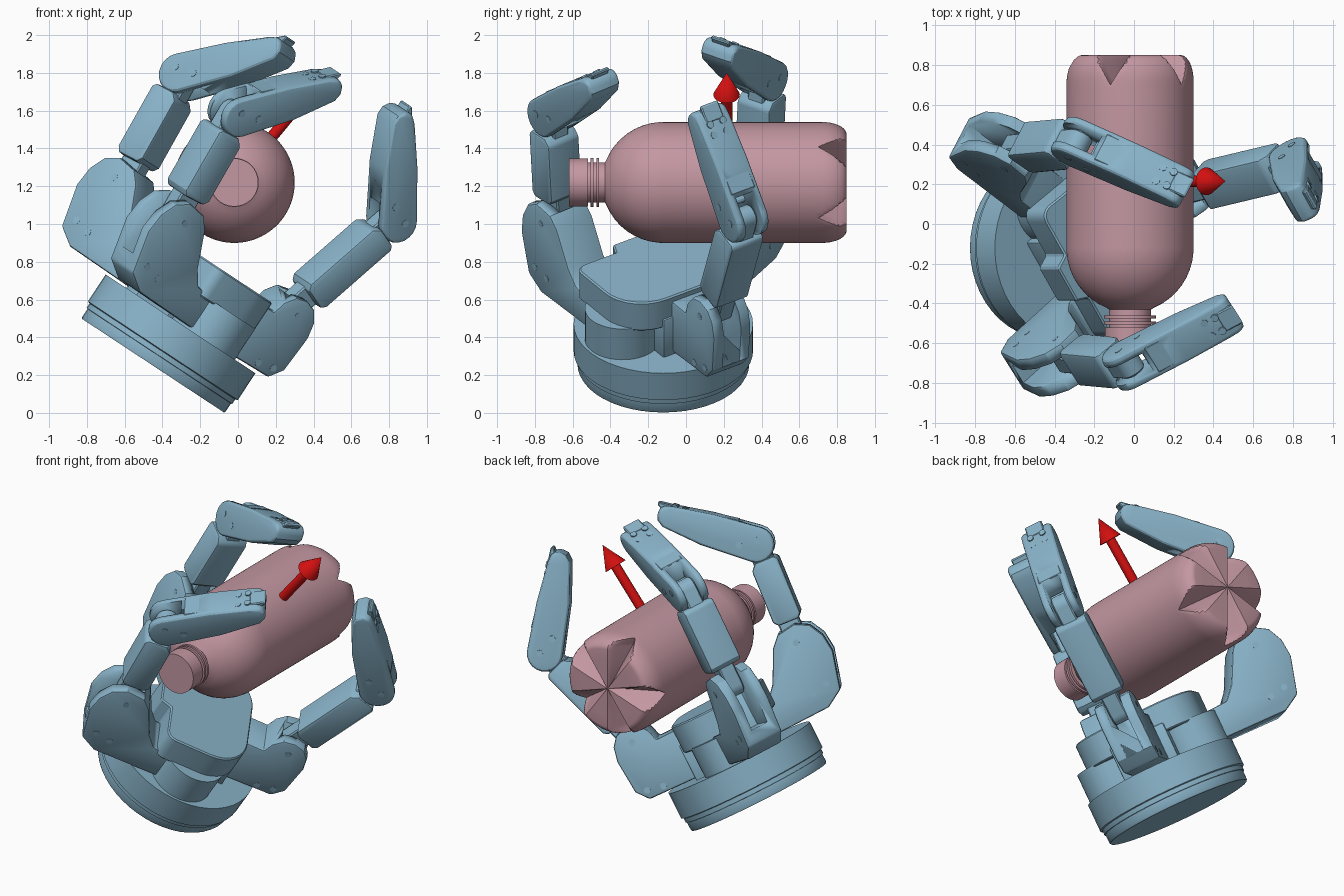
import bpy, bmesh
from math import sin, cos, pi, radians, atan2, hypot
from mathutils import Matrix, Vector

if "Cube" in bpy.data.objects:
    bpy.data.objects.remove(bpy.data.objects["Cube"])


def material(name, rgb):
    m = bpy.data.materials.new(name)
    m.diffuse_color = (*rgb, 1)
    m.use_nodes = True
    m.node_tree.nodes["Principled BSDF"].inputs["Base Color"].default_value = m.diffuse_color
    return m


BLUE = material("hand_blue", (0.25, 0.45, 0.58))
PINK = material("bottle_pink", (0.55, 0.31, 0.36))
RED = material("arrow_red", (0.65, 0.005, 0.005))


def finish(name, bm, frame, mat):
    bmesh.ops.recalc_face_normals(bm, faces=bm.faces)
    me = bpy.data.meshes.new(name)
    bm.to_mesh(me)
    bm.free()
    me.transform(frame)
    me.shade_smooth()
    me.set_sharp_from_angle(angle=radians(28))
    me.materials.append(mat)
    ob = bpy.data.objects.new(name, me)
    bpy.context.collection.objects.link(ob)
    return ob


def prism(name, pts, width, frame, bevel=0.0, segs=2):
    """Extrude an XZ profile symmetrically along local Y."""
    bm = bmesh.new()
    f = bm.faces.new([bm.verts.new((x, -width / 2, z)) for x, z in pts])
    r = bmesh.ops.extrude_face_region(bm, geom=[f])
    bmesh.ops.translate(bm, vec=(0, width, 0),
                        verts=[v for v in r["geom"] if isinstance(v, bmesh.types.BMVert)])
    bmesh.ops.recalc_face_normals(bm, faces=bm.faces)
    if bevel:
        edges = [e for e in bm.edges if e.calc_face_angle(0) > radians(40)]
        bmesh.ops.bevel(bm, geom=edges, offset=bevel, segments=segs,
                        profile=0.5, affect='EDGES', clamp_overlap=True)
    return finish(name, bm, frame, BLUE)


def lathe(name, prof, frame, mat=BLUE, n=48, warp=None):
    """Revolve (radius, z) points about local Z."""
    bm = bmesh.new()
    rings = []
    for r, z in prof:
        ring = []
        for i in range(n):
            a = 2 * pi * i / n
            ring.append(bm.verts.new((r * cos(a), r * sin(a), warp(r, z, a) if warp else z)))
        rings.append(ring)
    for p, q in zip(rings, rings[1:]):
        for i in range(n):
            j = (i + 1) % n
            bm.faces.new((p[i], p[j], q[j], q[i]))
    bmesh.ops.remove_doubles(bm, verts=bm.verts, dist=1e-5)
    return finish(name, bm, frame, mat)


def rect(x0, x1, z0, z1):
    return [(x0, z0), (x1, z0), (x1, z1), (x0, z1)]


def arc(cx, cz, r, a0, a1, n=8):
    return [(cx + r * cos(radians(a0 + (a1 - a0) * i / n)),
             cz + r * sin(radians(a0 + (a1 - a0) * i / n))) for i in range(n + 1)]


def cut(ob, cutter):
    m = ob.modifiers.new("slot", 'BOOLEAN')
    m.operation, m.solver, m.object = 'DIFFERENCE', 'EXACT', cutter
    bpy.context.view_layer.objects.active = ob
    bpy.ops.object.modifier_apply(modifier=m.name)
    bpy.data.objects.remove(cutter)


def aim(frame, p, q):
    """Frame at p whose X runs towards q in the finger plane."""
    return frame @ Matrix.Translation((p[0], 0, p[1])) @ Matrix.Rotation(
        atan2(-(q[1] - p[1]), q[0] - p[0]), 4, 'Y')


T = Matrix.Translation
HAND = T((-0.45, -0.12, 0.25)) @ Matrix.Rotation(radians(33.4), 4, 'Y')
PALM = HAND @ Matrix.Rotation(radians(34), 4, 'Z')

# Round wrist base with stepped rim
lathe("wrist_base", [(0, 0), (0.45, 0), (0.455, 0.01), (0.455, 0.06), (0.462, 0.062),
                     (0.462, 0.09), (0.475, 0.095), (0.475, 0.265), (0, 0.265)], HAND)

# Palm: core block, two swivel drums and rounded plate
prism("palm_core", rect(-0.22, 0.27, 0.25, 0.5), 0.36, PALM, 0.01)
for k, side in (("front", -1), ("back", 1)):
    lathe("swivel_drum_" + k, [(0, 0.25), (0.2, 0.25), (0.2, 0.46), (0, 0.46)],
          PALM @ T((0, side * 0.26, 0)))
plate = (arc(0.03, 0.16, 0.23, 0, 90) + arc(-0.2, 0.33, 0.06, 90, 180, 4)
         + [(-0.26, 0.13), (-0.33, 0.1), (-0.33, -0.1), (-0.26, -0.13)]
         + arc(-0.2, -0.33, 0.06, 180, 270, 4) + arc(0.03, -0.16, 0.23, 270, 360))
prism("palm_plate", plate, 0.18, PALM @ T((0, 0, 0.535)) @ Matrix.Rotation(pi / 2, 4, 'X'), 0.008, 1)

# Knuckle profiles: (outward, up)
SWIVEL = [(-0.02, 0.275), (0.58, 0.285), (0.69, 0.35), (0.755, 0.58), (0.745, 0.69), (0.70, 0.78),
          (0.62, 0.825), (0.50, 0.81), (0.44, 0.75), (0.34, 0.56), (0.27, 0.48), (-0.02, 0.46)]
FIXED = [(0.24, 0.275), (0.58, 0.285), (0.64, 0.36), (0.655, 0.57), (0.635, 0.66), (0.59, 0.715),
         (0.52, 0.735), (0.45, 0.72), (0.40, 0.66), (0.38, 0.59), (0.24, 0.59)]


def screw(name, frame, x, y, z, depth, axis):
    rot = Matrix.Rotation(pi / 2, 4, 'X') if axis == 'Y' else Matrix()
    lathe(name, [(0, -depth / 2), (0.02, -depth / 2), (0.02, depth / 2), (0, depth / 2)],
          frame @ T((x, y, z)) @ rot, n=12)


def finger(name, frame, knuckle, pivot, elbow, tip):
    # forked knuckle
    k = prism(name + "_knuckle", knuckle, 0.24, frame, 0.014)
    s, w = pivot
    cut(k, prism("slot_cutter", rect(s - 0.08, s + 0.4, w - 0.28, w + 0.4), 0.11, frame))
    for i, (dx, dz) in enumerate(((0.05, -0.30), (-0.05, -0.32), (0.0, 0.0))):
        screw(f"{name}_knuckle_screw_{i}", frame, s + dx, 0, w + dz, 0.243, 'Y')
    # lower link: narrow tongue with wide body
    L = hypot(elbow[0] - s, elbow[1] - w)
    lf = aim(frame, pivot, elbow)
    prism(name + "_link_tongue", arc(0, 0, 0.065, 90, 270) + arc(L, 0, 0.065, -90, 90), 0.1, lf, 0.008, 1)
    body = [(0.13, -0.07), (0.16, -0.09), (L - 0.12, -0.09), (L - 0.1, -0.07),
            (L - 0.1, 0.05), (L - 0.14, 0.085), (0.16, 0.085), (0.13, 0.06)]
    prism(name + "_link_body", body, 0.205, lf, 0.014)
    # tapered fingertip segment, forked at the elbow (+Z faces the grasp)
    df = aim(frame, elbow, tip)
    prof = (arc(0, 0, 0.108, 90, 270, 10)
            + [(0.3, -0.1), (0.55, -0.074), (0.605, -0.06), (0.625, -0.02),
               (0.61, 0.03), (0.57, 0.06), (0.32, 0.098)])
    d = prism(name + "_tip", prof, 0.2, df, 0.032, 3)
    cut(d, prism("slot_cutter", rect(-0.3, 0.12, -0.3, 0.3), 0.11, df))
    # back cover, nail and screws
    cover = df @ T((0.14, 0, -0.104)) @ Matrix.Rotation(radians(-4.5), 4, 'Y')
    prism(name + "_tip_cover", rect(0, 0.29, -0.005, 0.03), 0.15, cover, 0.004, 1)
    prism(name + "_nail", [(0.54, -0.078), (0.635, -0.073), (0.64, -0.058), (0.61, -0.04), (0.54, -0.04)],
          0.11, df, 0.006, 1)
    for i, x in enumerate((0.0, 0.10)):
        screw(f"{name}_side_screw_{i}", df, x, 0, -0.03 + 0.06 * i, 0.205, 'Y')
    for i, (x, y) in enumerate(((0.47, -0.04), (0.47, 0.04), (0.53, -0.04), (0.53, 0.04))):
        screw(f"{name}_cover_screw_{i}", df, x, y, -0.076, 0.018, 'Z')


def finger_frame(px, py, deg):
    return HAND @ T((px, py, 0)) @ Matrix.Rotation(radians(deg), 4, 'Z')


finger("front_finger", finger_frame(0.12, -0.205, 217), SWIVEL, (0.58, 0.72), (0.63, 1.35), (0.165, 1.79))
finger("back_finger", finger_frame(-0.165, 0.19, 148), SWIVEL, (0.58, 0.72), (0.635, 1.365), (0.16, 1.80))
finger("thumb", finger_frame(0, 0, 34), FIXED, (0.52, 0.64), (0.755, 1.345), (0.36, 1.88))

# Bottle lying along y, with five V grooves in its foot
BOTTLE = T((-0.02, 0, 1.22)) @ Matrix.Rotation(-pi / 2, 4, 'X')


def foot(r, y, a):
    if y < 0.69:
        return y
    gap = abs(a % radians(72) - radians(36))
    t = max(0.0, 1 - gap / radians(17))
    return min(y, 0.85 - 0.15 * t * min(1, 0.12 + r / 0.31))


# Groove vertices sit midway between petals, aligned to 36 degrees
bottle = [(0, -0.62), (0.127, -0.62), (0.127, -0.52), (0.105, -0.52), (0.105, -0.505), (0.13, -0.505),
          (0.13, -0.49), (0.105, -0.49), (0.105, -0.475), (0.13, -0.475), (0.13, -0.46), (0.105, -0.46),
          (0.105, -0.43)]
bottle += [(0.32 * sin(radians(d)), -0.12 - 0.325 * cos(radians(d))) for d in range(22, 91, 8)]
bottle += [(0.32, -0.12), (0.32, 0.685)]
bottle += [(0.255 + 0.065 * cos(radians(d)), 0.72 + 0.13 * sin(radians(d))) for d in range(0, 91, 9)]
bottle += [(0.18, 0.85), (0.09, 0.85), (0, 0.85)]
lathe("bottle", bottle, BOTTLE, PINK, 120, foot)

# Red arrow pointing out of the bottle
start, end = Vector((-0.02, 0.215, 1.22)), Vector((0.46, 0.215, 1.80))
n = (end - start).length
lathe("arrow", [(0, 0), (0.03, 0), (0.03, n - 0.15), (0.07, n - 0.15), (0, n)],
      T(start) @ (end - start).to_track_quat('Z', 'Y').to_matrix().to_4x4(), RED, 24)
